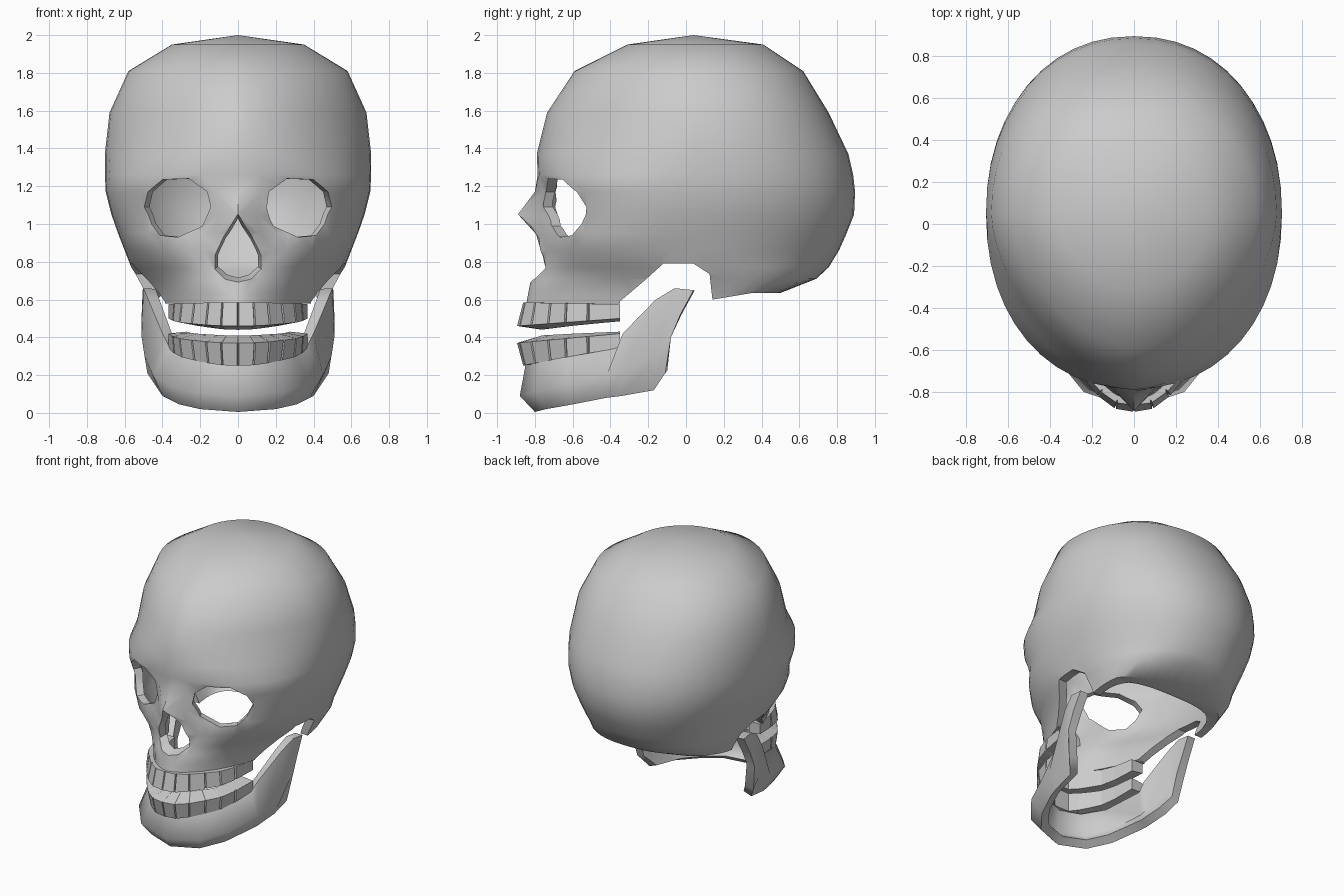
import bpy, bmesh, math
from mathutils import Vector

if "Cube" in bpy.data.objects:
    bpy.data.objects.remove(bpy.data.objects["Cube"])


def make(name, verts, faces, fix=False):
    me = bpy.data.meshes.new(name)
    me.from_pydata([tuple(v) for v in verts], [], faces)
    if fix:
        bm = bmesh.new()
        bm.from_mesh(me)
        bmesh.ops.recalc_face_normals(bm, faces=bm.faces)
        bm.to_mesh(me)
        bm.free()
    ob = bpy.data.objects.new(name, me)
    bpy.context.collection.objects.link(ob)
    return ob


def prism(name, a, b):
    n = len(a)
    faces = [list(range(n)), list(range(n, 2 * n))]
    faces += [[i, (i + 1) % n, n + (i + 1) % n, n + i] for i in range(n)]
    ob = make(name, a + b, faces, True)
    ob.hide_render = True
    return ob


def finish(ob, angle):
    bpy.ops.object.select_all(action='DESELECT')
    ob.select_set(True)
    bpy.context.view_layer.objects.active = ob
    for m in list(ob.modifiers):
        bpy.ops.object.modifier_apply(modifier=m.name)
    bpy.ops.object.shade_smooth_by_angle(angle=math.radians(angle))


def solidify(ob, t):
    m = ob.modifiers.new("thickness", 'SOLIDIFY')
    m.thickness = t
    m.offset = -1


# Cranium: rings of (z, front y, back y, half width, widest y, front roundness, nose bump)
RINGS = [
    (.58, -.845, .42, .47, .10, 1.7, 0),
    (.635, -.835, .50, .49, .10, 1.7, 0),
    (.71, -.82, .69, .53, .08, 1.7, 0),
    (.77, -.765, .755, .565, .05, 1.9, .01),
    (.86, -.76, .81, .60, .03, 2.25, .05),
    (.95, -.73, .85, .635, .03, 2.4, .11),
    (1.05, -.72, .89, .67, .03, 2.2, .17),
    (1.17, -.745, .895, .70, .05, 2.3, .055),
    (1.26, -.785, .885, .705, .05, 2.15, 0),
    (1.37, -.79, .86, .705, .05, 1.75, 0),
    (1.59, -.735, .755, .68, .05, 1.68, 0),
    (1.81, -.59, .62, .58, .04, 1.75, 0),
    (1.95, -.31, .41, .35, .04, 1.9, 0),
]
N = 48
verts, faces = [], []
for z, yf, yb, w, yc, p, bump in RINGS:
    back_p = 3.0 if z < .7 else 2.5 if z < .75 else 2.15
    for i in range(N):
        a = 2 * math.pi * i / N
        s, c = math.sin(a), math.cos(a)
        e = 2 / (p if c > 0 else back_p)
        x = math.copysign(abs(s) ** e, s) * w
        y = yc + (yf - yc if c > 0 else yb - yc) * abs(c) ** e
        if c > 0 and abs(x) < .18:
            y -= bump * (1 - abs(x) / .18)
        verts.append((x, y, z))
for r in range(len(RINGS) - 1):
    for i in range(N):
        j = (i + 1) % N
        faces.append([r * N + i, r * N + j, (r + 1) * N + j, (r + 1) * N + i])
top = len(verts)
verts.append((0, .04, 2.0))
faces += [[top - N + i, top - N + (i + 1) % N, top] for i in range(N)]
cranium = make("cranium", verts, faces)
solidify(cranium, .055)

# Cutters: eye sockets, nose opening, open base
EYE = [(.135, 1.09), (.15, 1.17), (.23, 1.24), (.37, 1.235), (.46, 1.17),
       (.495, 1.09), (.455, 1.0), (.40, .94), (.30, .93), (.18, .99)]
cutters = []
for side in (1, -1):
    def eye_ring(y):
        return [(side * (x + .5 * (-.72 + .55 * (x - .14) - y)), y, z) for x, z in EYE]
    cutters.append(prism("eye_cutter", eye_ring(-1.1), eye_ring(-.3)))

NOSE = [(0, 1.02), (.075, .94), (.135, .83), (.14, .75), (.07, .71), (0, .70),
        (-.07, .71), (-.14, .75), (-.135, .83), (-.075, .94)]


def nose_ring(y):
    s = 1.0 + (-.8 - y) * 2.2
    return [(x * s, y, .85 + (z - .85) * s) for x, z in NOSE]


cutters.append(prism("nose_cutter", nose_ring(-1.0), nose_ring(-.6)))
BASE = [(-.35, .4), (-.35, .59), (-.22, .70), (-.12, .79), (.04, .79), (.125, .735),
        (.14, .60), (.35, .635), (1.1, .637), (1.1, .4)]
cutters.append(prism("base_cutter", [(-1, y, z) for y, z in BASE], [(1, y, z) for y, z in BASE]))
for c in cutters:
    m = cranium.modifiers.new("cut", 'BOOLEAN')
    m.operation = 'DIFFERENCE'
    m.solver = 'EXACT'
    m.object = c
finish(cranium, 38)
for c in cutters:
    bpy.data.objects.remove(c)

# Jaw: stations from chin to joint, each bottom / middle / top
JAW = [
    ((0, -.80, .005), (0, -.88, .09), (0, -.845, .28)),
    ((.20, -.74, .02), (.24, -.80, .11), (.17, -.775, .28)),
    ((.31, -.60, .045), (.37, -.64, .15), (.295, -.62, .305)),
    ((.38, -.42, .08), (.45, -.42, .20), (.365, -.36, .35)),
    ((.40, -.34, .09), (.46, -.34, .22), (.40, -.335, .42)),
    ((.42, -.17, .12), (.495, -.16, .30), (.475, -.16, .60)),
    ((.48, -.11, .21), (.51, -.095, .40), (.50, -.06, .66)),
    ((.51, -.08, .40), (.51, -.03, .52), (.505, .04, .65)),
]
stations = [[(-x, y, z) for x, y, z in s] for s in reversed(JAW[1:])] + JAW
verts = [v for s in stations for v in s]
faces = [[3 * i + j, 3 * i + 3 + j, 3 * i + 4 + j, 3 * i + 1 + j]
         for i in range(len(stations) - 1) for j in range(2)]
jaw = make("jaw", verts, faces)
solidify(jaw, .065)
finish(jaw, 70)

# Teeth: one bar along the dental arch, with a groove between teeth
OUTER = [(0, -.895), (.09, -.88), (.17, -.82), (.245, -.73), (.31, -.64), (.345, -.52), (.368, -.35)]
INNER = [(0, -.76), (.06, -.76), (.11, -.72), (.165, -.66), (.215, -.60), (.25, -.50), (.275, -.35)]


def teeth(name, front, back, lean_row):
    """front/back: z of outer bottom, outer top, inner top, inner bottom."""
    def section(f, groove=0):
        i = min(int(f), len(OUTER) - 2)
        o = Vector(OUTER[i]).lerp(Vector(OUTER[i + 1]), f - i)
        n = Vector(INNER[i]).lerp(Vector(INNER[i + 1]), f - i)
        t = (o.y + .895) / .545
        pts = [o.lerp(n, groove), o.lerp(n, groove), n, n]
        pts[lean_row] = o.lerp(n, .24 * (1 - t) + groove)
        return [(q.x, q.y, a + (b - a) * t) for q, a, b in zip(pts, front, back)]

    half = []
    last = len(OUTER) - 1
    for i in range(last):
        half += [section(i, .12), section(i + .05), section(i + .95)]
    half.append(section(last))
    rows = [[(-x, y, z) for x, y, z in s] for s in reversed(half[1:])] + half
    n = len(rows)
    f = [[4 * i + j, 4 * i + (j + 1) % 4, 4 * i + 4 + (j + 1) % 4, 4 * i + 4 + j]
         for i in range(n - 1) for j in range(4)]
    f += [[0, 1, 2, 3], [4 * n - 4, 4 * n - 3, 4 * n - 2, 4 * n - 1]]
    finish(make(name, [v for r in rows for v in r], f, True), 12)


teeth("upper_teeth", (.46, .585, .585, .44), (.50, .575, .575, .485), 1)
teeth("lower_teeth", (.25, .37, .41, .27), (.345, .42, .43, .345), 0)
